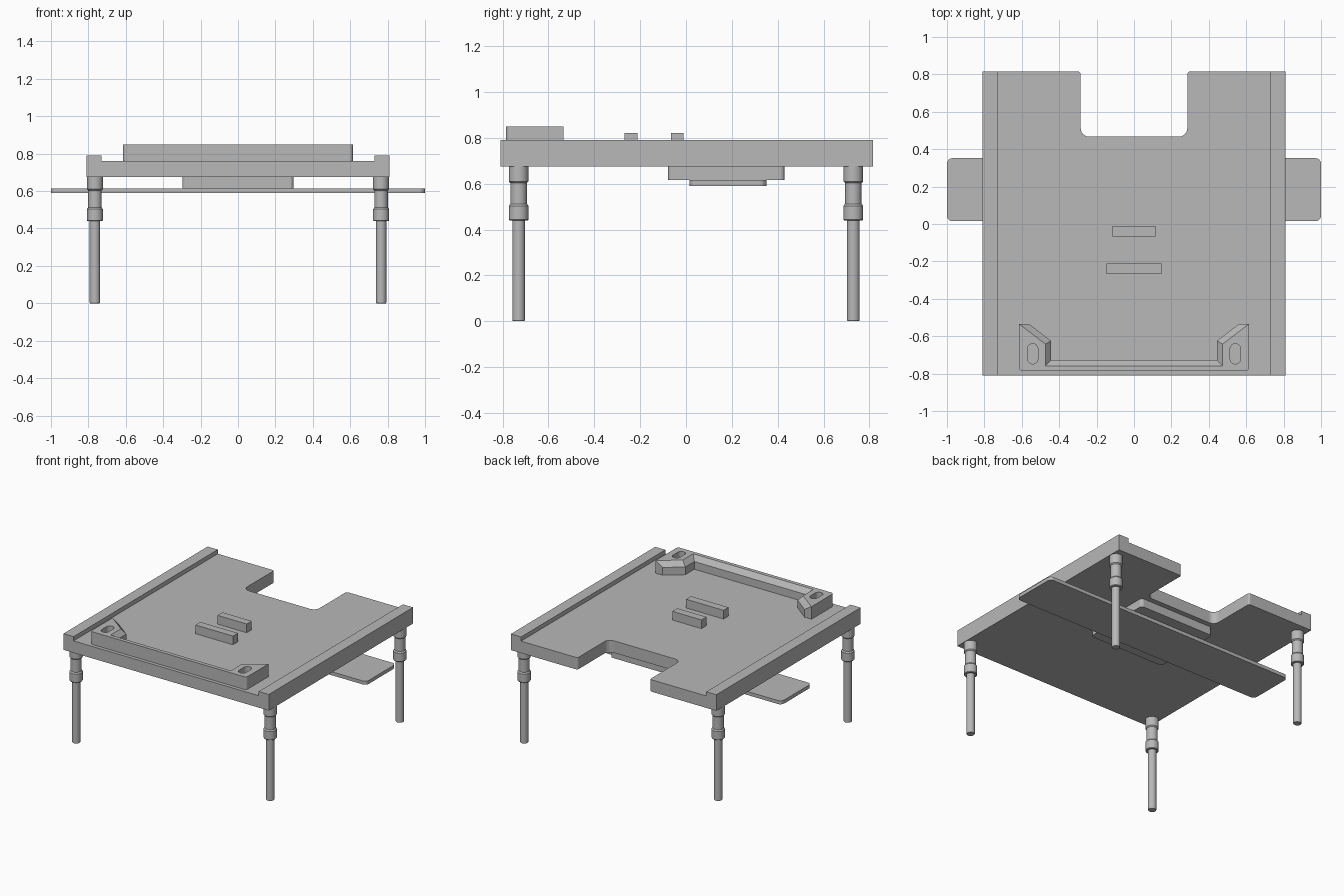
import bpy, bmesh, math
from mathutils import Vector

cube = bpy.data.objects.get("Cube")
if cube:
    bpy.data.objects.remove(cube, do_unlink=True)

grey = bpy.data.materials.new("neutral grey")
grey.use_nodes = True
grey.diffuse_color = (0.48, 0.48, 0.48, 1)
grey.node_tree.nodes["Principled BSDF"].inputs["Base Color"].default_value = grey.diffuse_color


def finish(name, bm):
    bmesh.ops.recalc_face_normals(bm, faces=bm.faces[:])
    mesh = bpy.data.meshes.new(name)
    bm.to_mesh(mesh)
    bm.free()
    mesh.materials.append(grey)
    obj = bpy.data.objects.new(name, mesh)
    bpy.context.collection.objects.link(obj)
    return obj


def outline(corners, steps=6):
    """Turn (x, y, radius) corners into points, rounding square corners."""
    pts = []
    for i, (x, y, r) in enumerate(corners):
        p = Vector((x, y))
        if not r:
            pts.append(p)
            continue
        a = (Vector(corners[i - 1][:2]) - p).normalized()
        b = (Vector(corners[(i + 1) % len(corners)][:2]) - p).normalized()
        for k in range(steps + 1):
            t = math.pi / 2 * k / steps
            pts.append(p + r * (a + b) - r * (b * math.cos(t) + a * math.sin(t)))
    return pts


def loft(name, layers):
    """Skin a stack of (outline, z) layers with equal point counts."""
    bm = bmesh.new()
    rings = [[bm.verts.new((p.x, p.y, z)) for p in pts] for pts, z in layers]
    n = len(rings[0])
    for low, high in zip(rings, rings[1:]):
        for i in range(n):
            j = (i + 1) % n
            bm.faces.new((low[i], low[j], high[j], high[i]))
    bm.faces.new(rings[0][::-1])
    bm.faces.new(rings[-1])
    return finish(name, bm)


def block(name, hx, y0, y1, z0, z1, r=0, cx=0):
    pts = outline([(cx - hx, y0, r), (cx + hx, y0, r), (cx + hx, y1, r), (cx - hx, y1, r)])
    return loft(name, [(pts, z0), (pts, z1)])


def cut(target, cutter):
    mod = target.modifiers.new(cutter.name, "BOOLEAN")
    mod.operation = "DIFFERENCE"
    mod.solver = "EXACT"
    mod.object = cutter
    cutter.hide_render = True
    cutter.hide_viewport = True
    cutter.display_type = "WIRE"


def mirrored(half):
    return half + [(-x, y, r) for x, y, r in reversed(half)]


# Deck with a rounded notch at the back and a raised rail on each side
deck_shape = outline(mirrored([
    (0.81, -0.81, 0), (0.81, 0.815, 0), (0.285, 0.815, 0.015), (0.285, 0.467, 0.045)]))
deck = loft("deck", [(deck_shape, 0.675), (deck_shape, 0.79)])
cut(deck, block("deck_trough_cutter", 0.73, -1, 1, 0.76, 0.9))

# Two locating bars on the deck
block("front_bar", 0.148, -0.268, -0.212, 0.76, 0.822)
block("rear_bar", 0.115, -0.066, -0.01, 0.76, 0.822)

# Front bracket with two ears and a bevelled inner edge
base = [(0.615, -0.535, 0), (0.56, -0.535, 0), (0.443, -0.625, 0), (0.443, -0.727, 0)]
top = [(0.615, -0.535, 0), (0.613, -0.535, 0), (0.474, -0.642, 0), (0.474, -0.758, 0)]
corner = [(0.615, -0.785, 0.02)]
base_shape = outline(mirrored(corner + base))
top_shape = outline(mirrored(corner + top))
bracket = loft("front_bracket", [(base_shape, 0.76), (base_shape, 0.815), (top_shape, 0.85)])
for side, name in ((1, "left"), (-1, "right")):
    cut(bracket, block(name + "_slot_cutter", 0.028, -0.748, -0.64, 0.74, 0.9, 0.0279, side * 0.542))

# Mounting block and cross plank under the deck
block("mounting_block", 0.297, -0.078, 0.43, 0.615, 0.675, 0.02)
block("cross_plank", 1.0, 0.015, 0.352, 0.59, 0.615, 0.03)

# Turned legs with two collars
leg_profile = [
    (0.025, 0), (0.028, 0.005), (0.028, 0.44), (0.04, 0.44), (0.043, 0.444),
    (0.043, 0.503), (0.036, 0.512), (0.036, 0.603), (0.043, 0.61), (0.043, 0.675)]
circle = [Vector((math.cos(a), math.sin(a))) for a in
          (math.tau * i / 32 for i in range(32))]
for sx, side in ((1, "left"), (-1, "right")):
    for sy, end in ((-1, "front"), (1, "back")):
        leg = loft(f"{end}_{side}_leg", [([p * r for p in circle], z) for r, z in leg_profile])
        leg.location = (sx * 0.765, sy * 0.73, 0)
        bpy.ops.object.select_all(action="DESELECT")
        leg.select_set(True)
        bpy.context.view_layer.objects.active = leg
        bpy.ops.object.shade_smooth_by_angle(angle=math.radians(30))
